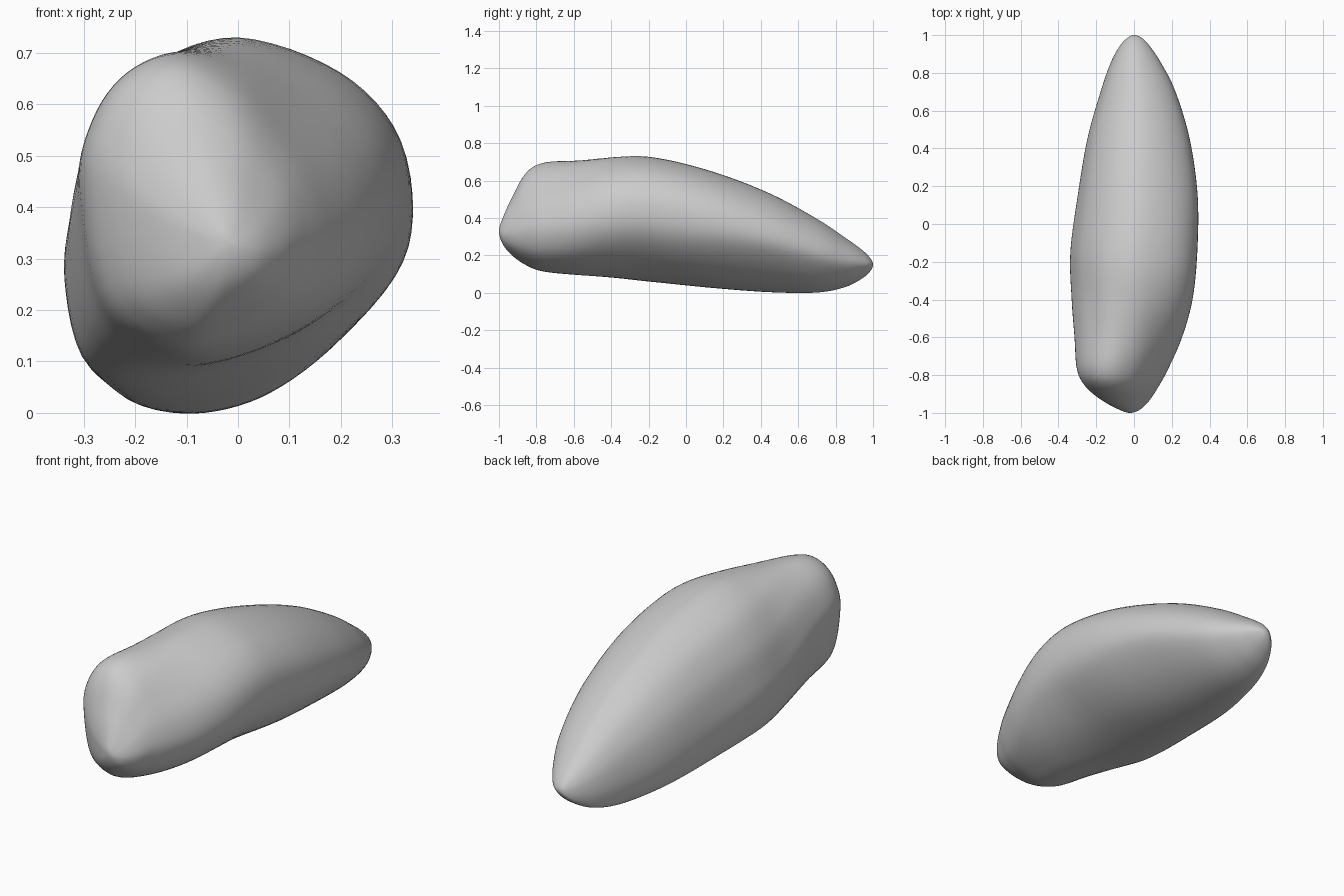
import bpy
import bmesh
from mathutils import Vector

cube = bpy.data.objects.get("Cube")
if cube:
    bpy.data.objects.remove(cube, do_unlink=True)

AROUND = 72       # vertices around each ring
STEPS = 6         # rings between neighbouring stations


def spline(a, b, c, d, t):
    """Catmull-Rom value between b and c."""
    return b + (c - a) * (t / 2) + (2 * a - 5 * b + 4 * c - d) * (t * t / 2) \
        + (3 * b - a - 3 * c + d) * (t ** 3 / 2)


def closed_outline(points, count):
    """Smooth closed loop through the control points."""
    n = len(points)
    loop = []
    for i in range(count):
        k, t = divmod(i * n / count, 1)
        ring = [Vector(points[(int(k) + j) % n]) for j in (-1, 0, 1, 2)]
        loop.append(spline(*ring, t))
    return loop


def fitted(loop):
    """Stretch a loop so that it exactly fills the unit square."""
    lo = [min(p[a] for p in loop) for a in (0, 1)]
    hi = [max(p[a] for p in loop) for a in (0, 1)]
    return [Vector([(p[a] - lo[a]) / (hi[a] - lo[a]) for a in (0, 1)]) for p in loop]


# Cross-sections in the unit square, anticlockwise from the underside
nose = [(.4, 0), (.68, .05), (.9, .17), (1, .36), (.96, .55), (.83, .73),
        (.64, .91), (.4, 1), (.19, .95), (.05, .8), (0, .58), (.1, .16)]
belly = [(.29, 0), (.61, .085), (.86, .26), (.985, .46), (.97, .71), (.8, .9),
         (.5, 1), (.25, .91), (.1, .72), (.03, .52), (0, .3), (.07, .05)]
tail = [(.26, 0), (.54, .07), (.8, .25), (.98, .49), (.95, .72), (.76, .91),
        (.5, 1), (.26, .92), (.1, .73), (.02, .5), (0, .25), (.06, .05)]
shapes = [fitted(closed_outline(s, AROUND)) for s in (nose, belly, tail)]

# Stations along the stone: y, low x, high x, bottom, top
stations = [
    (-1, -.02, -.02, .33, .33),
    (-.98, -.085, .035, .26, .4),
    (-.93, -.175, .085, .2, .51),
    (-.86, -.257, .13, .15, .635),
    (-.77, -.302, .18, .115, .695),
    (-.6, -.315, .255, .095, .722),
    (-.4, -.33, .31, .08, .735),
    (-.15, -.337, .335, .055, .72),
    (.15, -.298, .337, .025, .645),
    (.45, -.247, .295, .003, .53),
    (.7, -.177, .22, .001, .395),
    (.85, -.125, .145, .03, .295),
    (.94, -.077, .085, .075, .23),
    (.985, -.035, .042, .115, .185),
    (1, 0, 0, .15, .15),
]


def mirrored(end, near):
    """Station beyond a tip, so that the tip closes round."""
    return [near[0]] + [2 * e - n for e, n in zip(end[1:], near[1:])]


rows = [mirrored(stations[0], stations[1])] + stations + \
    [mirrored(stations[-1], stations[-2])]


def section(y):
    """Blend of the three shapes at a given depth."""
    if y < -.1:
        a, b, t = shapes[0], shapes[1], (y + .85) / .65
    else:
        a, b, t = shapes[1], shapes[2], (y + .1) / .6
    t = min(max(t, 0), 1)
    t = t * t * (3 - 2 * t)
    return [p.lerp(q, t) for p, q in zip(a, b)]


# Loft rings between the two tips
bm = bmesh.new()
rings = []
total = (len(stations) - 1) * STEPS
for i in range(1, total):
    k, t = divmod(i, STEPS)
    near = rows[k:k + 4]
    y, x0, x1, z0, z1 = [spline(*column, t / STEPS) for column in zip(*near)]
    rings.append([bm.verts.new((x0 + (x1 - x0) * p.x, y, z0 + (z1 - z0) * p.y))
                  for p in section(y)])
tips = [bm.verts.new((s[1], s[0], s[3])) for s in (stations[0], stations[-1])]
for i in range(AROUND):
    j = (i + 1) % AROUND
    for a, b in zip(rings, rings[1:]):
        bm.faces.new((a[i], a[j], b[j], b[i]))
    bm.faces.new((tips[0], rings[0][j], rings[0][i]))
    bm.faces.new((tips[1], rings[-1][i], rings[-1][j]))
bmesh.ops.recalc_face_normals(bm, faces=bm.faces)

mesh = bpy.data.meshes.new("stone")
bm.to_mesh(mesh)
bm.free()
stone = bpy.data.objects.new("stone", mesh)
bpy.context.collection.objects.link(stone)

# Plain grey surface
grey = bpy.data.materials.new("stone grey")
grey.use_nodes = True
colour = (.6, .6, .6, 1)
grey.diffuse_color = colour
grey.node_tree.nodes["Principled BSDF"].inputs["Base Color"].default_value = colour
mesh.materials.append(grey)

bpy.ops.object.select_all(action="DESELECT")
stone.select_set(True)
bpy.context.view_layer.objects.active = stone
bpy.ops.object.shade_smooth()
